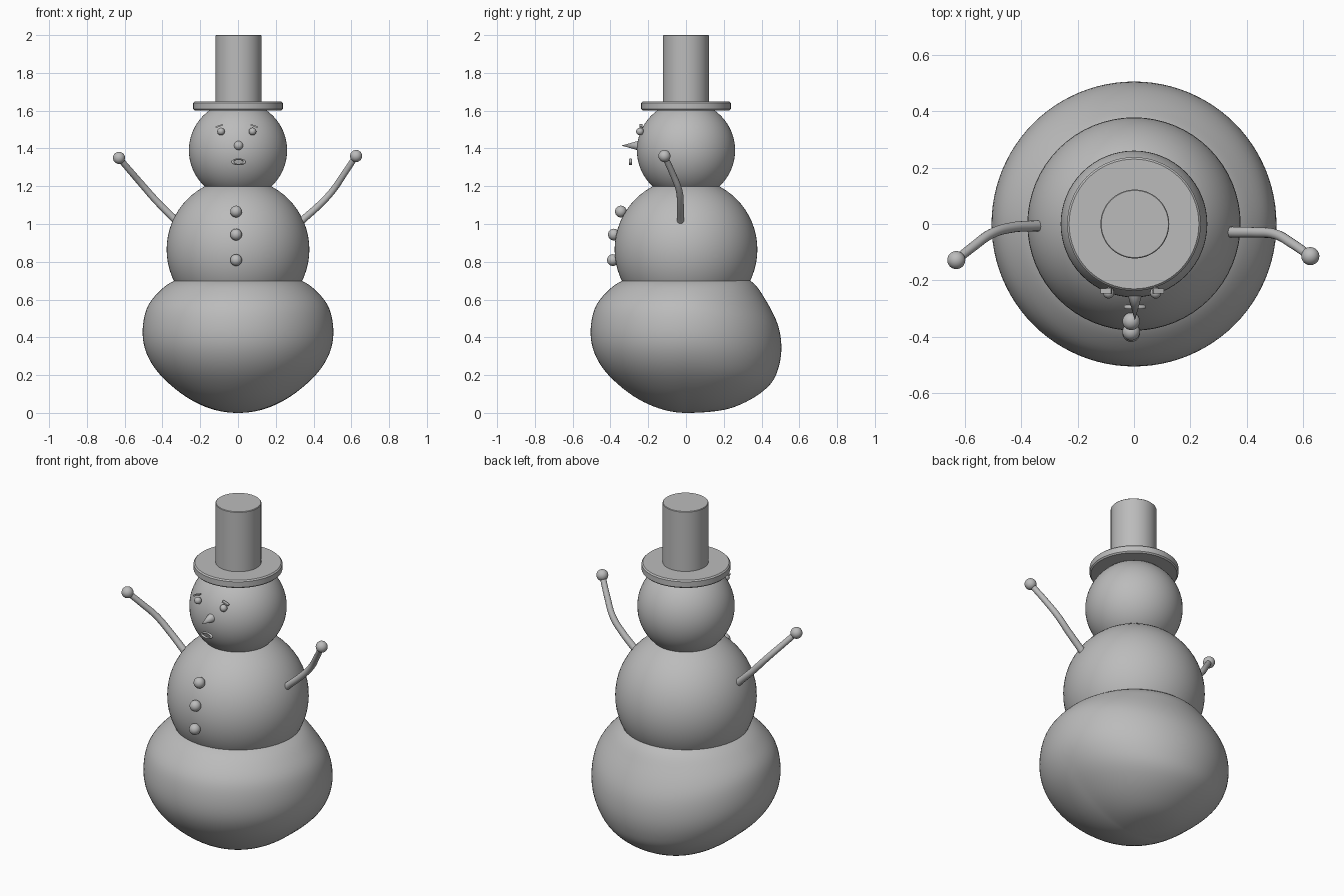
import bpy, bmesh, math
from mathutils import Vector, Matrix

if "Cube" in bpy.data.objects:
    bpy.data.objects.remove(bpy.data.objects["Cube"])

grey = bpy.data.materials.new("plain grey")
grey.diffuse_color = (0.5, 0.5, 0.5, 1)
grey.use_nodes = True
grey.node_tree.nodes["Principled BSDF"].inputs["Base Color"].default_value = grey.diffuse_color


def finish(name, bm, angle=40):
    mesh = bpy.data.meshes.new(name)
    bmesh.ops.recalc_face_normals(bm, faces=bm.faces[:])
    bm.to_mesh(mesh)
    bm.free()
    mesh.materials.append(grey)
    ob = bpy.data.objects.new(name, mesh)
    bpy.context.collection.objects.link(ob)
    bpy.ops.object.select_all(action='DESELECT')
    ob.select_set(True)
    bpy.context.view_layer.objects.active = ob
    bpy.ops.object.shade_smooth_by_angle(angle=math.radians(angle))
    return ob


def ball(name, loc, r, seg=64):
    bm = bmesh.new()
    bmesh.ops.create_uvsphere(bm, u_segments=seg, v_segments=seg // 2, radius=r,
                              matrix=Matrix.Translation(loc))
    return finish(name, bm)


def revolve(name, rings, seg=64, angle=40):
    """Loft a list of functions theta -> point; collapsed ends are welded."""
    bm = bmesh.new()
    rows = [[bm.verts.new(f(2 * math.pi * i / seg)) for i in range(seg)] for f in rings]
    for a, b in zip(rows, rows[1:]):
        for i in range(seg):
            j = (i + 1) % seg
            bm.faces.new((a[i], a[j], b[j], b[i]))
    bmesh.ops.remove_doubles(bm, verts=bm.verts[:], dist=1e-5)
    return finish(name, bm, angle)


def smooth_profile(pts, steps=5):
    """Catmull-Rom through (radius, height) points that start and end on the axis."""
    p = [Vector(q) for q in pts]
    p = [Vector((-p[1].x, p[1].y))] + p + [Vector((-p[-2].x, p[-2].y))]
    out = []
    for a, b, c, d in zip(p, p[1:], p[2:], p[3:]):
        for k in range(steps):
            t = k / steps
            out.append(0.5 * (2 * b + (c - a) * t + (2 * a - 5 * b + 4 * c - d) * t * t
                              + (3 * b - a - 3 * c + d) * t ** 3))
    return out + [p[-2]]


# Lower snowball: the back sags lower than the front and sides
side = smooth_profile([(0, 0), (.14, .023), (.28, .09), (.41, .2), (.482, .31), (.505, .424),
                       (.484, .55), (.42, .64), (.335, .7), (.2, .735), (0, .75)])
back = smooth_profile([(0, 0), (.2, .016), (.34, .07), (.445, .15), (.49, .24), (.505, .35),
                       (.485, .47), (.42, .6), (.34, .7), (.2, .735), (0, .75)])


def base_ring(s, b):
    def f(t):
        q = s.lerp(b, max(0, math.sin(t)) ** 1.5)
        return (q.x * math.cos(t), q.x * math.sin(t), q.y)
    return f


revolve("lower_snowball", [base_ring(s, b) for s, b in zip(side, back)], 96, 80)

# Middle snowball and head
ball("middle_snowball", (0, 0, .865), .378)
ball("head", (0, 0, 1.39), .26)


# Hat
def lathe(name, pts, x=0):
    revolve(name, [lambda t, r=r, z=z: (x + r * math.cos(t), r * math.sin(t), z)
                   for r, z in pts])


lathe("hat_brim", [(0, 1.602), (.23, 1.602), (.237, 1.609), (.237, 1.641),
                   (.23, 1.648), (0, 1.648)])
lathe("hat_crown", [(0, 1.63), (.122, 1.63), (.122, 1.997), (.119, 2), (0, 2)], .003)

# Eyes and slanted eyebrows
for s, x, label in ((-1, -.09, "left"), (1, .077, "right")):
    ball(label + "_eye", (x, -.244, 1.49), .02, 24)
    bm = bmesh.new()
    bmesh.ops.create_cube(bm, size=1, matrix=Matrix.Translation((x + s * .009, -.238, 1.519))
                          @ Matrix.Rotation(s * math.radians(20), 4, 'Y')
                          @ Matrix.Diagonal((.04, .018, .008, 1)))
    finish(label + "_eyebrow", bm)

# Nose cone pointing forward
bm = bmesh.new()
bmesh.ops.create_cone(bm, cap_ends=True, segments=32, radius1=.028, radius2=0, depth=.1,
                      matrix=Matrix.Translation((.003, -.292, 1.415))
                      @ Matrix.Rotation(math.pi / 2, 4, 'X'))
finish("nose", bm)

# Mouth: flattened ring held just in front of the face
tube = [2 * math.pi * k / 16 for k in range(17)]
revolve("mouth", [lambda t, a=a: (.003 + (.031 + .008 * math.cos(a)) * math.cos(t),
                                  -.294 + .008 * math.sin(a),
                                  1.329 + .46 * (.031 + .008 * math.cos(a)) * math.sin(t))
                  for a in tube], 40, 80)

# Buttons
for i, (y, z) in enumerate(((-.345, 1.066), (-.382, .944), (-.387, .809))):
    ball(f"button_{i + 1}", (-.01, y, z), .031, 32)

# Arms: tapering bent tubes with ball hands
arms = {
    "left": [(-.32, -.006, 1.01), (-.355, -.007, 1.045), (-.43, -.012, 1.12),
             (-.505, -.034, 1.205), (-.57, -.08, 1.28), (-.63, -.128, 1.35)],
    "right": [(.32, -.028, 1.0), (.352, -.029, 1.03), (.43, -.03, 1.1),
              (.5, -.036, 1.175), (.562, -.07, 1.265), (.625, -.114, 1.36)],
}
for label, pts in arms.items():
    cu = bpy.data.curves.new(label + "_arm", 'CURVE')
    cu.dimensions = '3D'
    cu.bevel_depth = .02
    cu.bevel_resolution = 5
    cu.use_fill_caps = True
    sp = cu.splines.new('BEZIER')
    sp.bezier_points.add(len(pts) - 1)
    for i, (bp, co) in enumerate(zip(sp.bezier_points, pts)):
        bp.co = co
        bp.handle_left_type = bp.handle_right_type = 'AUTO'
        bp.radius = 1 - .04 * i
    cu.materials.append(grey)
    bpy.context.collection.objects.link(bpy.data.objects.new(label + "_arm", cu))
    ball(label + "_hand", pts[-1], .032, 32)
